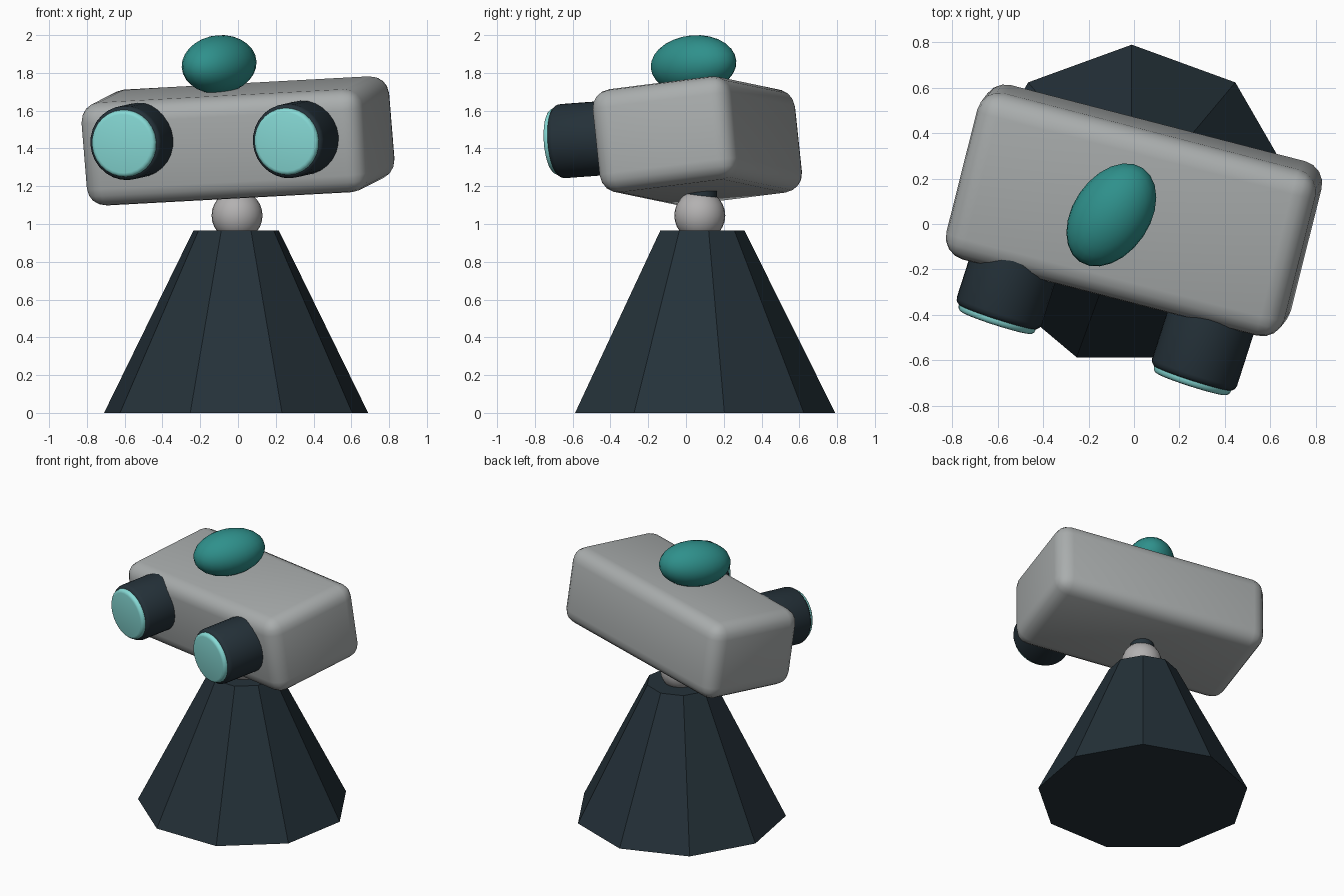
import bpy, math
from mathutils import Euler, Matrix, Vector

if "Cube" in bpy.data.objects:
    bpy.data.objects.remove(bpy.data.objects["Cube"])


def material(name, rgb):
    m = bpy.data.materials.new(name)
    m.use_nodes = True
    color = (*rgb, 1)
    m.diffuse_color = color
    m.node_tree.nodes["Principled BSDF"].inputs["Base Color"].default_value = color
    return m


DARK = material("dark slate", (0.018, 0.031, 0.041))
GREY = material("body grey", (0.40, 0.42, 0.42))
PALE = material("neck grey", (0.45, 0.44, 0.44))
AQUA = material("lens aqua", (0.24, 0.70, 0.67))
TEAL = material("dome teal", (0.028, 0.28, 0.26))


def turn(x, y, z):
    return Euler([math.radians(a) for a in (x, y, z)])


def finish(name, mat, rot=None, scale=None, bevel=0, segments=3, smooth=True):
    """Name, colour, place, round and shade the newest primitive."""
    ob = bpy.context.object
    ob.name = name
    ob.data.materials.append(mat)
    if scale:
        ob.scale = scale
        bpy.ops.object.transform_apply(location=False, rotation=False, scale=True)
    if rot:
        ob.rotation_euler = rot
    if bevel:
        mod = ob.modifiers.new("rounding", "BEVEL")
        mod.width, mod.segments = bevel, segments
        bpy.ops.object.modifier_apply(modifier=mod.name)
    if smooth:
        bpy.ops.object.shade_smooth_by_angle(angle=math.radians(35))
    return ob


# Nine-sided faceted stand, one corner pointing backwards
bpy.ops.mesh.primitive_cone_add(vertices=9, radius1=0.71, radius2=0.23, depth=0.965,
                                location=(-0.01, 0.08, 0.4825))
finish("stand", DARK, smooth=False)

# Ball neck with a dark joint under the head
bpy.ops.mesh.primitive_uv_sphere_add(segments=24, ring_count=14, radius=0.135,
                                     location=(-0.005, 0.073, 1.045))
finish("neck_ball", PALE)
bpy.ops.mesh.primitive_cylinder_add(vertices=16, radius=0.08, depth=0.1,
                                    location=(0, 0.085, 1.19))
finish("neck_joint", DARK)

# Rounded, tilted head
bpy.ops.mesh.primitive_cube_add(size=1, location=(0, 0.06, 1.44))
finish("head", GREY, turn(7, -3, -14.5), (1.54, 0.76, 0.55), bevel=0.1, segments=4)

# Eye barrels with bulging lenses
eye_turn = turn(4, -3, -18)
axis = eye_turn.to_matrix() @ Vector((0, 1, 0))
eye_up = (eye_turn.to_matrix() @ Matrix.Rotation(math.pi / 2, 3, "X")).to_euler()
for side, front in (("right", (-0.61, -0.435, 1.425)), ("left", (0.25, -0.705, 1.435))):
    front = Vector(front)
    bpy.ops.mesh.primitive_cylinder_add(vertices=28, radius=0.197, depth=0.45,
                                        location=front + axis * 0.25)
    finish(side + "_eye_barrel", DARK, eye_up, bevel=0.03)
    bpy.ops.mesh.primitive_cylinder_add(vertices=28, radius=0.178, depth=0.07,
                                        location=front + axis * 0.035)
    finish(side + "_eye_lens", AQUA, eye_up, bevel=0.022)

# Egg-shaped dome on top of the head
bpy.ops.mesh.primitive_uv_sphere_add(segments=24, ring_count=14, radius=1,
                                     location=(-0.1, 0.04, 1.845))
finish("top_dome", TEAL, turn(0, -5, 56), (0.25, 0.17, 0.154))
